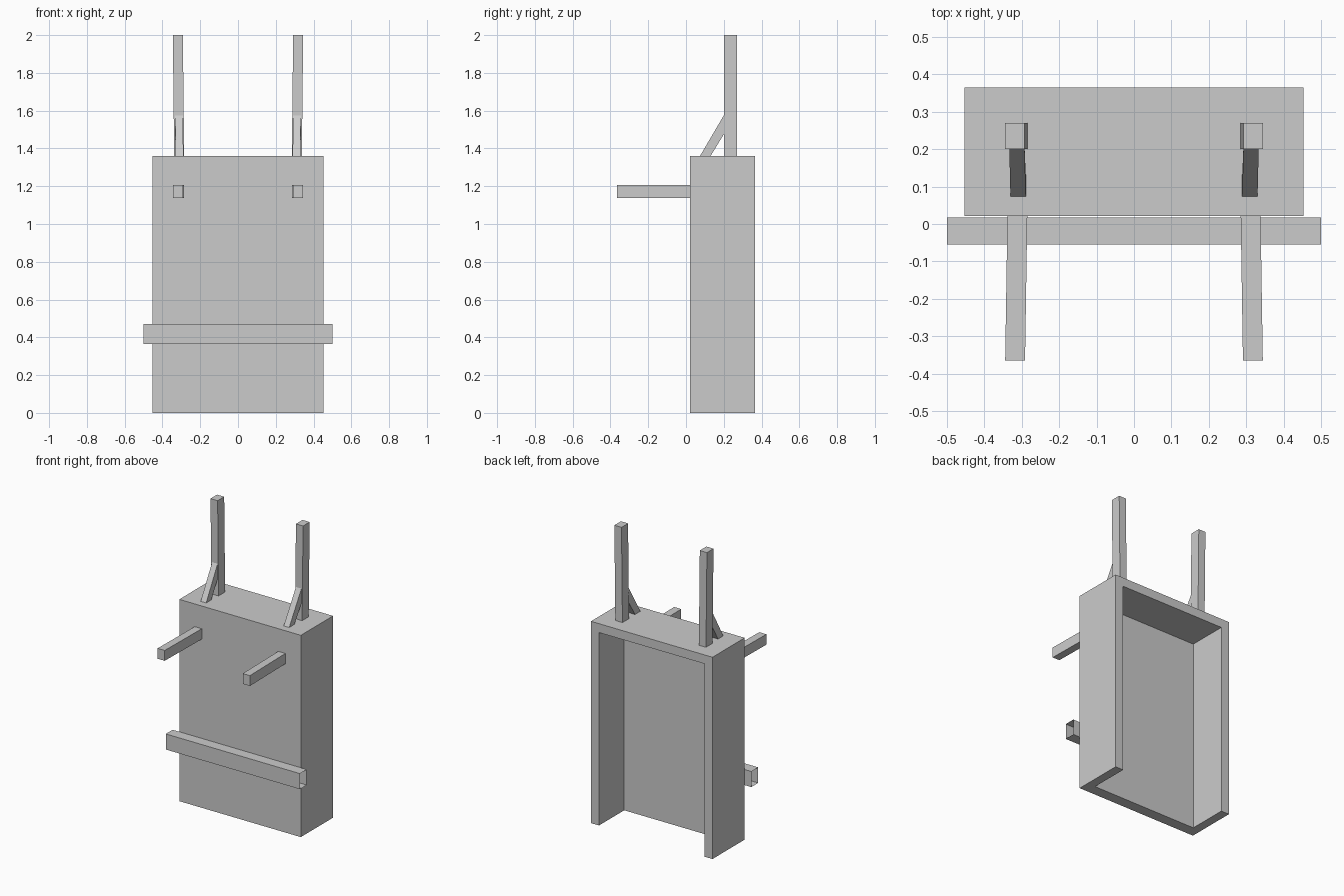
import bpy
import bmesh

cube = bpy.data.objects.get("Cube")
if cube:
    bpy.data.objects.remove(cube, do_unlink=True)

grey = bpy.data.materials.new("plain_grey")
grey.use_nodes = True
colour = (0.6, 0.6, 0.6, 1)
grey.diffuse_color = colour
grey.node_tree.nodes["Principled BSDF"].inputs["Base Color"].default_value = colour


def loft(name, start, end, capped=True):
    """Join two matching outlines into a flat-sided beam."""
    bm = bmesh.new()
    a = [bm.verts.new(p) for p in start]
    b = [bm.verts.new(p) for p in end]
    n = len(a)
    for i in range(n):
        j = (i + 1) % n
        bm.faces.new((a[i], a[j], b[j], b[i]))
    if capped:
        bm.faces.new(a[::-1])
        bm.faces.new(b)
    bmesh.ops.recalc_face_normals(bm, faces=bm.faces)
    mesh = bpy.data.meshes.new(name)
    bm.to_mesh(mesh)
    bm.free()
    mesh.materials.append(grey)
    obj = bpy.data.objects.new(name, mesh)
    bpy.context.collection.objects.link(obj)
    return obj


def rect_z(x0, x1, y0, y1, z):
    return [(x0, y0, z), (x1, y0, z), (x1, y1, z), (x0, y1, z)]


def rect_y(x0, x1, z0, z1, y):
    return [(x0, y, z0), (x1, y, z0), (x1, y, z1), (x0, y, z1)]


def rect_x(y0, y1, z0, z1, x):
    return [(x, y0, z0), (x, y1, z0), (x, y1, z1), (x, y0, z1)]


def mirrored(start, end, name):
    """Build a part on both sides of the centre line."""
    for side, s in (("left", 1), ("right", -1)):
        flip = lambda pts: [(s * x, y, z) for x, y, z in pts]
        loft(f"{side}_{name}", flip(start), flip(end))


# Cabinet shell, hollow and open at the back and the bottom
W, FRONT, BACK, TOP = 0.453, 0.022, 0.365, 1.36
WALL, PANEL = 0.06, 0.075
body = loft("body_shell", rect_z(-W, W, FRONT, BACK, 0), rect_z(-W, W, FRONT, BACK, TOP))
inner = W - WALL
cutter = loft("cavity_cutter",
              rect_z(-inner, inner, FRONT + PANEL, BACK + 1, -1),
              rect_z(-inner, inner, FRONT + PANEL, BACK + 1, TOP - WALL))
cutter.hide_render = True
cut = body.modifiers.new("cavity", "BOOLEAN")
cut.operation = "DIFFERENCE"
cut.solver = "EXACT"
cut.object = cutter
bpy.context.view_layer.objects.active = body
bpy.ops.object.modifier_apply(modifier=cut.name)
bpy.data.objects.remove(cutter, do_unlink=True)

# Thin cross rail with open ends
loft("cross_rail", rect_x(-0.055, 0.018, 0.365, 0.47, -0.5),
     rect_x(-0.055, 0.018, 0.365, 0.47, 0.5), capped=False)

# Forward arms, splayed slightly outwards
mirrored(rect_y(0.285, 0.338, 1.137, 1.207, FRONT),
         rect_y(0.291, 0.344, 1.137, 1.207, -0.365), "arm")

# Upright posts with the same slight splay
mirrored(rect_z(0.285, 0.338, 0.2, 0.27, TOP),
         rect_z(0.292, 0.345, 0.2, 0.27, 2), "post")

# Slanted braces in front of the posts
mirrored(rect_z(0.289, 0.33, 0.074, 0.13, TOP),
         [(0.292, 0.2, 1.575), (0.333, 0.2, 1.575),
          (0.333, 0.2, 1.475), (0.292, 0.2, 1.475)], "brace")
